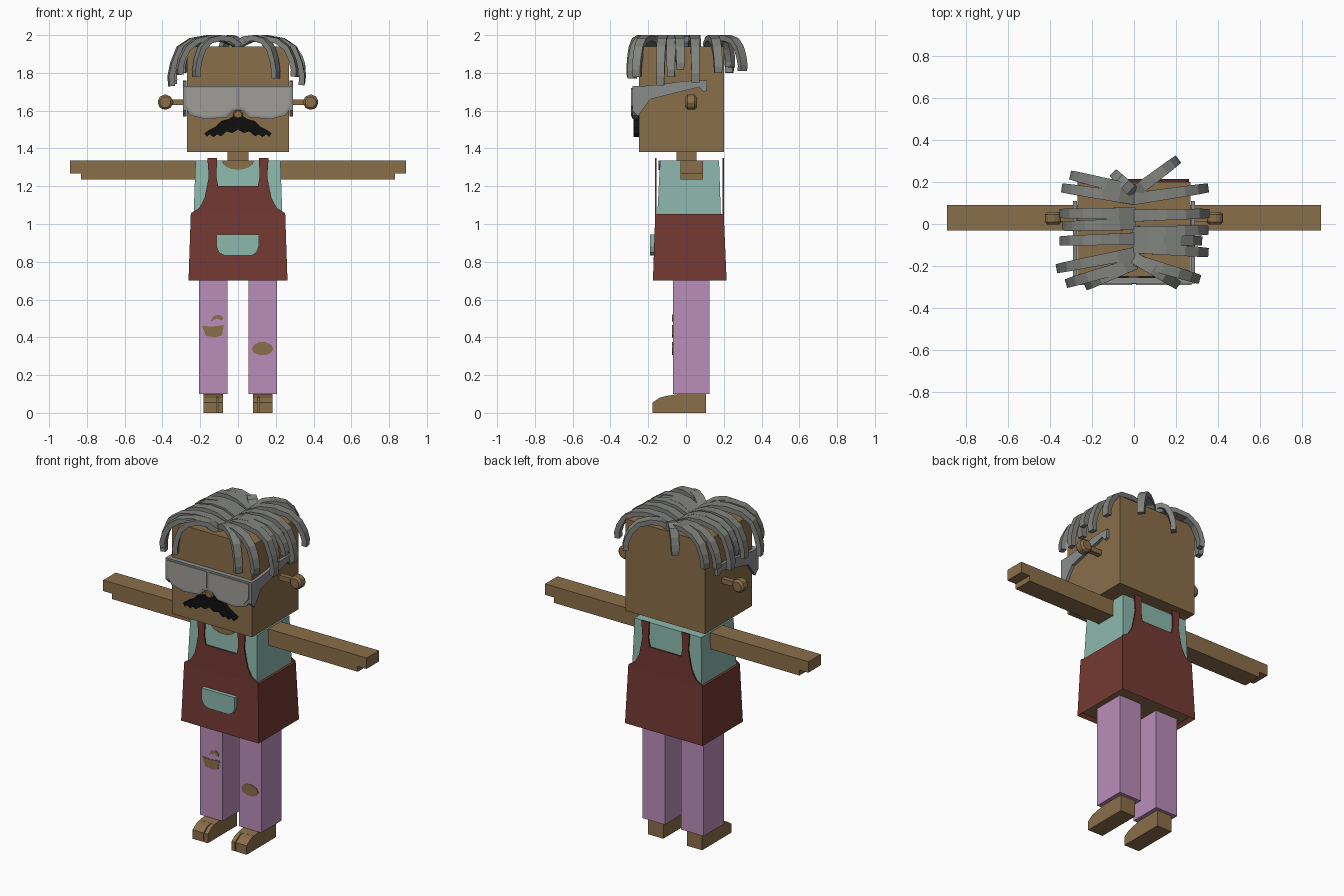
import bpy, bmesh, math
from mathutils import Vector

if "Cube" in bpy.data.objects:
    bpy.data.objects.remove(bpy.data.objects["Cube"])


def material(name, rgb):
    lin = [((c / 255 + 0.055) / 1.055) ** 2.4 for c in rgb]
    m = bpy.data.materials.new(name)
    m.use_nodes = True
    m.diffuse_color = (*lin, 1)
    m.node_tree.nodes["Principled BSDF"].inputs["Base Color"].default_value = (*lin, 1)
    return m


skin = material("skin brown", (138, 110, 74))
mint = material("shirt mint", (140, 184, 172))
red = material("apron red", (116, 57, 51))
pink = material("trouser pink", (186, 141, 186))
grey = material("hair grey", (129, 131, 126))
frame_grey = material("goggle frame grey", (139, 141, 140))
lens_grey = material("lens grey", (160, 157, 152))
black = material("moustache black", (15, 15, 15))


def finish(name, bm, *mats):
    bmesh.ops.recalc_face_normals(bm, faces=bm.faces)
    mesh = bpy.data.meshes.new(name)
    bm.to_mesh(mesh)
    bm.free()
    for m in mats:
        mesh.materials.append(m)
    ob = bpy.data.objects.new(name, mesh)
    bpy.context.collection.objects.link(ob)
    return ob


def block(name, x, y, z, mat, top=None):
    """Box from ranges; top gives other x and y ranges for the upper face."""
    bm = bmesh.new()
    bmesh.ops.create_cube(bm, size=1)
    for v in bm.verts:
        xr, yr = top if top and v.co.z > 0 else (x, y)
        v.co = (xr[v.co.x > 0], yr[v.co.y > 0], z[v.co.z > 0])
    return finish(name, bm, mat)


def prism(name, pts, a, b, mat, axis="y", bevel=0):
    """Extrude an outline: (x, z) points along y, or (y, z) points along x."""
    bm = bmesh.new()
    put = (lambda p, d: (p[0], d, p[1])) if axis == "y" else (lambda p, d: (d, *p))
    face = bm.faces.new([bm.verts.new(put(p, a)) for p in pts])
    ext = bmesh.ops.extrude_face_region(bm, geom=[face])
    shift = Vector(put((0, 0), b - a))
    bmesh.ops.translate(bm, vec=shift, verts=[v for v in ext["geom"] if isinstance(v, bmesh.types.BMVert)])
    if bevel:
        bmesh.ops.bevel(bm, geom=bm.edges[:], offset=bevel, segments=1, affect="EDGES")
    return finish(name, bm, mat)


def mirrored(half):
    """Close a right-half outline over x = 0."""
    return half + [(-x, z) for x, z in reversed(half) if x > 0]


def oval(cx, cz, rx, rz, n=12, start=0, end=2 * math.pi):
    full = end - start > 6
    steps = n if full else n - 1
    return [(cx + rx * math.cos(start + (end - start) * i / steps),
             cz + rz * math.sin(start + (end - start) * i / steps)) for i in range(n)]


# Head, neck and nose
block("head", (-0.27, 0.27), (-0.25, 0.2), (1.38, 1.94), skin)
block("neck", (-0.055, 0.055), (-0.05, 0.055), (1.32, 1.39), skin)
prism("nose", oval(0, 1.58, 0.028, 0.024, 8), -0.285, -0.24, skin, bevel=0.006)

# Moustache
prism("moustache", mirrored([
    (0, 1.555), (0.025, 1.572), (0.05, 1.555), (0.09, 1.545), (0.12, 1.515), (0.15, 1.5),
    (0.178, 1.48), (0.165, 1.462), (0.15, 1.475), (0.13, 1.46), (0.11, 1.475),
    (0.09, 1.465), (0.06, 1.49), (0.03, 1.482), (0, 1.5)]), -0.278, -0.25, black)

# Goggles: frame, two lenses and side arms
prism("goggle_frame", mirrored([
    (0, 1.73), (0.29, 1.73), (0.285, 1.62), (0.25, 1.575), (0.17, 1.555),
    (0.06, 1.565), (0.025, 1.6), (0, 1.605)]), -0.284, -0.255, frame_grey)
for s, side in ((1, "left"), (-1, "right")):
    lens = [(0.01, 1.72), (0.275, 1.72), (0.272, 1.625), (0.24, 1.588), (0.17, 1.568),
            (0.07, 1.577), (0.035, 1.61), (0.01, 1.62)]
    prism(side + "_lens", [(s * x, z) for x, z in lens], -0.29, -0.283, lens_grey)
    prism(side + "_goggle_arm", [
        (-0.284, 1.73), (-0.23, 1.73), (-0.25, 1.69), (-0.13, 1.74), (0.0, 1.758), (0.11, 1.76),
        (0.11, 1.705), (0.09, 1.7), (0.07, 1.725), (-0.19, 1.66), (-0.255, 1.57), (-0.284, 1.6)][:2]
        + [(-0.13, 1.74), (0.0, 1.758), (0.11, 1.76), (0.11, 1.705), (0.09, 1.7),
           (0.07, 1.725), (-0.19, 1.66), (-0.255, 1.57), (-0.284, 1.6)],
        s * 0.272, s * 0.29, frame_grey, axis="x")

# Ears on stalks
for s, side in ((1, "left"), (-1, "right")):
    block(side + "_ear_stalk", sorted((s * 0.26, s * 0.36)), (0.012, 0.042), (1.63, 1.66), skin)
    octagon = oval(s * 0.385, 1.645, 0.043, 0.043, 8, math.pi / 8, 2 * math.pi + math.pi / 8)
    prism(side + "_ear_bead", octagon, -0.003, 0.057, skin, bevel=0.012)

# Arms with a stepped hand
for s, side in ((1, "left"), (-1, "right")):
    arm = [(0.22, 1.235), (0.83, 1.235), (0.83, 1.268), (0.89, 1.268), (0.89, 1.335), (0.22, 1.335)]
    prism(side + "_arm", [(s * x, z) for x, z in arm], -0.03, 0.09, skin)

# Shirt and neckline
block("shirt", (-0.235, 0.235), (-0.153, 0.185), (1.03, 1.337), mint, top=((-0.225, 0.225), (-0.137, 0.175)))
prism("neckline", oval(0, 1.337, 0.085, 0.05, 9, math.pi, 2 * math.pi), -0.146, -0.13, skin)

# Apron skirt with a recessed underside
skirt = block("apron_skirt", (-0.262, 0.262), (-0.175, 0.215), (0.7, 1.052), red,
              top=((-0.25, 0.25), (-0.163, 0.2)))
skirt.data.materials.append(skin)
bm = bmesh.new()
bm.from_mesh(skirt.data)
under = min(bm.faces, key=lambda f: f.calc_center_median().z)
bmesh.ops.inset_region(bm, faces=[under], thickness=0.025)
bmesh.ops.translate(bm, vec=(0, 0, 0.02), verts=under.verts)
under.material_index = 1
bm.to_mesh(skirt.data)
bm.free()

# Bib with straps, front and back
bib = mirrored([(0, 1.045), (0.25, 1.045), (0.248, 1.058), (0.205, 1.085), (0.178, 1.135), (0.165, 1.195),
                (0.155, 1.25), (0.162, 1.35), (0.11, 1.35), (0.115, 1.25), (0.105, 1.2), (0, 1.2)])
prism("front_bib", bib, -0.163, -0.155, red)
prism("back_bib", bib, 0.192, 0.2, red)

# Pocket
prism("pocket", [(-0.115, 0.945), (-0.115, 0.88), (-0.1, 0.848), (-0.07, 0.832),
                 (0.07, 0.832), (0.098, 0.848), (0.11, 0.88), (0.11, 0.945)], -0.19, -0.16, mint)

# Trouser legs and feet with a separate big toe
for s, side in ((1, "left"), (-1, "right")):
    block(side + "_trouser_leg", sorted((s * 0.055, s * 0.207)), (-0.07, 0.125), (0.1, 0.73), pink)
    prism(side + "_foot", [(0.105, 0), (0.105, 0.102), (-0.04, 0.1), (-0.11, 0.088), (-0.11, 0)],
          s * 0.08, s * 0.183, skin, axis="x")
    toe = [(-0.1, 0), (-0.1, 0.09), (-0.14, 0.08), (-0.177, 0.055), (-0.177, 0)]
    prism(side + "_big_toe", toe, s * 0.08, s * 0.105, skin, axis="x")
    prism(side + "_toes", toe, s * 0.11, s * 0.183, skin, axis="x")

# Rips at the knees
prism("right_knee_rip", [(-0.19, 0.462), (-0.14, 0.456), (-0.075, 0.465), (-0.085, 0.41),
                         (-0.12, 0.4), (-0.17, 0.407)], -0.073, -0.065, skin)
prism("right_small_rip", [(-0.145, 0.485), (-0.13, 0.512), (-0.1, 0.52), (-0.078, 0.505),
                          (-0.085, 0.488), (-0.11, 0.5)], -0.073, -0.065, skin)
prism("left_knee_rip", oval(0.13, 0.34, 0.057, 0.036, 10), -0.073, -0.065, skin)


# Locks of hair arching out from the centre parting
def lock(name, root, tip, wide=0.058):
    root, tip = Vector((*root, 1.945)), Vector(tip)
    out = Vector((tip.x - root.x, tip.y - root.y, 0))
    across = Vector((-out.y, out.x, 0)).normalized()
    drop = tip.z - 1.93
    arch = ((0, 1.945), (0.22, 1.978), (0.45, 1.985), (0.7, 1.97), (0.87, 1.93),
            (0.96, 1.93 + drop * 0.4), (1, 1.93 + drop * 0.75), (0.99, tip.z))
    path = [Vector((root.x + out.x * t, root.y + out.y * t, z)) for t, z in arch]
    bm = bmesh.new()
    rings = []
    for i, p in enumerate(path):
        along = path[min(i + 1, len(path) - 1)] - path[max(i - 1, 0)]
        up = along.cross(across).normalized() * 0.015
        half = across * wide * (0.5 - 0.18 * i / len(path))
        rings.append([bm.verts.new(p + half * a + up * b) for a, b in ((1, 1), (-1, 1), (-1, -1), (1, -1))])
    for r, q in zip(rings, rings[1:]):
        for k in range(4):
            bm.faces.new((r[k], r[(k + 1) % 4], q[(k + 1) % 4], q[k]))
    bm.faces.new(rings[0])
    bm.faces.new(rings[-1])
    finish(name, bm, grey)


left_locks = [(-0.16, 0.2, -0.285, 1.77), (-0.17, 0.3, -0.26, 1.78), (-0.11, 0.34, -0.135, 1.735),
              (-0.04, 0.34, -0.03, 1.82), (0.04, 0.345, 0.05, 1.75), (0.12, 0.34, 0.17, 1.8),
              (0.15, 0.2, 0.3, 1.81), (-0.07, 0.31, -0.08, 1.78)]
right_locks = [(-0.19, -0.22, -0.29, 1.78), (-0.19, -0.31, -0.28, 1.79), (-0.14, -0.355, -0.21, 1.73),
               (-0.07, -0.34, -0.08, 1.76), (0.0, -0.325, -0.01, 1.8), (0.05, -0.34, 0.05, 1.74),
               (0.12, -0.33, 0.17, 1.79), (0.16, -0.29, 0.23, 1.8), (0.15, -0.09, 0.235, 1.83)]
for side, locks in (("left", left_locks), ("right", right_locks)):
    for i, (y, *tip) in enumerate(locks):
        lock(f"{side}_hair_lock_{i + 1}", (0, y), tip)
